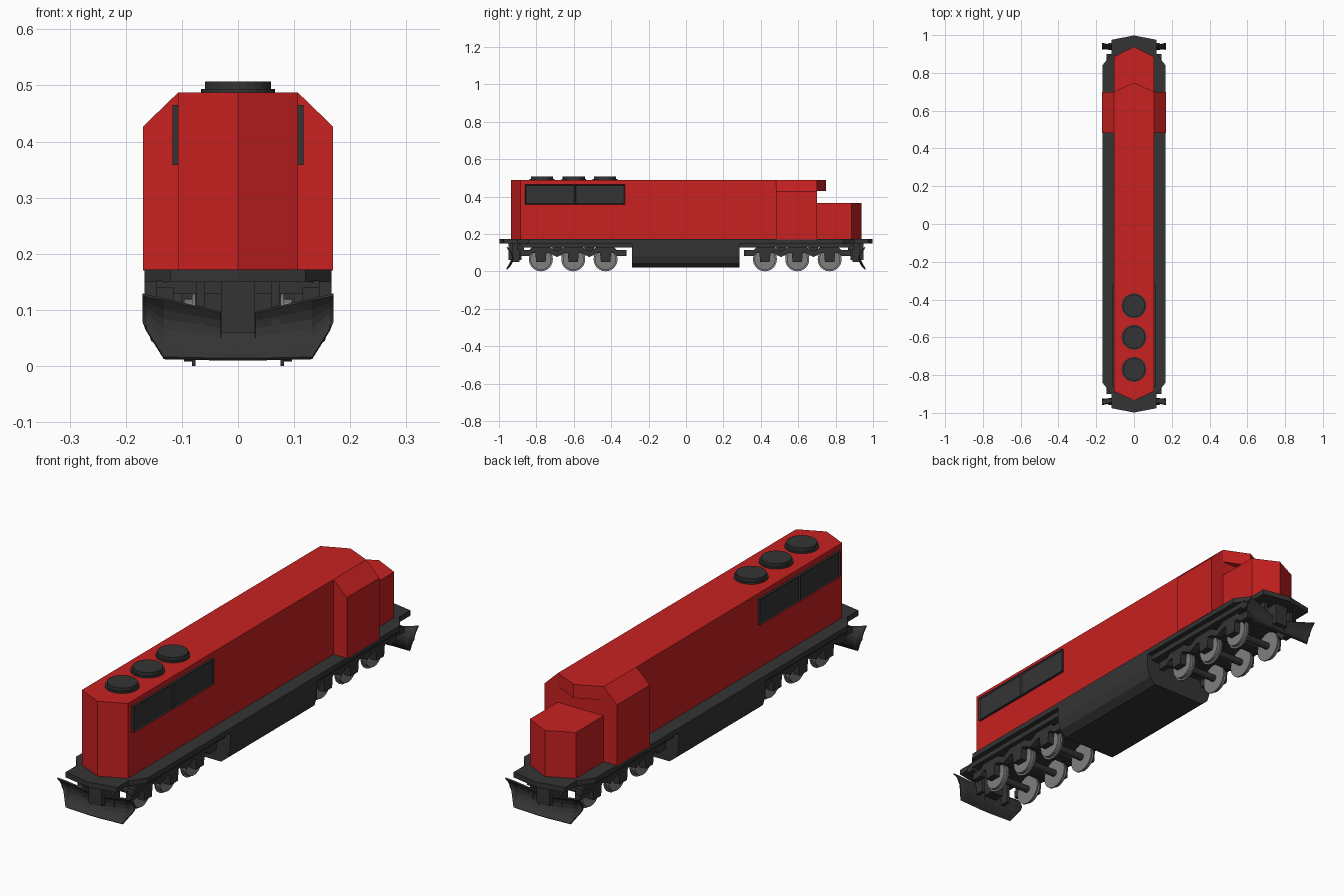
import bpy, bmesh, math
from mathutils import Vector

if "Cube" in bpy.data.objects:
    bpy.data.objects.remove(bpy.data.objects["Cube"])


def material(name, rgb):
    m = bpy.data.materials.new(name)
    m.use_nodes = True
    m.diffuse_color = (*rgb, 1)
    m.node_tree.nodes["Principled BSDF"].inputs["Base Color"].default_value = (*rgb, 1)
    return m


RED = material("red paint", (0.58, 0.015, 0.015))
DARK = material("dark grey", (0.034, 0.034, 0.034))
STEEL = material("wheel steel", (0.21, 0.21, 0.21))


def finish(name, bm, mat):
    bmesh.ops.recalc_face_normals(bm, faces=bm.faces)
    me = bpy.data.meshes.new(name)
    bm.to_mesh(me)
    bm.free()
    me.materials.append(mat)
    ob = bpy.data.objects.new(name, me)
    bpy.context.collection.objects.link(ob)
    return ob


def prism(name, pts, axis, lo, hi, mat):
    """Extrude a 2D outline along an axis; the outline uses the other two in order."""
    bm = bmesh.new()

    def place(p, d):
        c = list(p)
        c.insert("xyz".index(axis), d)
        return bm.verts.new(c)
    face = bm.faces.new([place(p, lo) for p in pts])
    grown = bmesh.ops.extrude_face_region(bm, geom=[face])["geom"]
    shift = Vector((0, 0, 0))
    shift["xyz".index(axis)] = hi - lo
    bmesh.ops.translate(bm, vec=shift, verts=[v for v in grown if isinstance(v, bmesh.types.BMVert)])
    return finish(name, bm, mat)


def box(name, x, y, z, mat):
    return prism(name, [(x[0], y[0]), (x[1], y[0]), (x[1], y[1]), (x[0], y[1])], "z", *z, mat)


def disc(name, centre, r, depth, axis, mat, sides=24):
    ring = [(centre[0] + r * math.cos(a), centre[1] + r * math.sin(a))
            for a in (2 * math.pi * i / sides for i in range(sides))]
    return prism(name, ring, axis, *depth, mat)


def mirrored(half):
    return half + [(-x, y) for x, y in reversed(half)]


def mirror_object(ob, x=True, y=False):
    m = ob.modifiers.new("mirror", "MIRROR")
    m.use_axis = (x, y, False)
    return ob


# Body: long hood, cab, visor and short nose
W = 0.107
prism("long_hood", [(0, -0.935), (W, -0.885), (W, 0.7), (-W, 0.7), (-W, -0.885)], "z", 0.17, 0.487, RED)
prism("cab", mirrored([(0.169, 0.17), (0.169, 0.427), (W, 0.487)]), "y", 0.482, 0.7, RED)
prism("cab_visor", [(-W, 0.695), (W, 0.695), (W, 0.7), (0, 0.748), (-W, 0.7)], "z", 0.43, 0.487, RED)
prism("short_nose", [(-W, 0.69), (W, 0.69), (W, 0.885), (0, 0.938), (-W, 0.885)], "z", 0.17, 0.365, RED)

# Walkway deck and underframe
side = [(0.167, y) for y in (-0.84, 0.84)]
prism("deck", [(0, -0.998), (0.12, -0.975), (0.12, -0.9)] + side +
      [(0.12, 0.9), (0.12, 0.975), (0, 0.998), (-0.12, 0.975), (-0.12, 0.9)] +
      [(-x, y) for x, y in reversed(side)] + [(-0.12, -0.9), (-0.12, -0.975)],
      "z", 0.15, 0.172, DARK)
box("underframe", (-0.145, 0.145), (-0.88, 0.88), (0.128, 0.152), DARK)

# Fuel tank
prism("fuel_tank", mirrored([(0.167, 0.152), (0.167, 0.085), (0.155, 0.045), (0.125, 0.02)]),
      "y", -0.29, 0.287, DARK)

# Radiator grilles: a framed plate with two inset panels
bm = bmesh.new()
ys = (-0.86, -0.593, -0.325)
rows = [[bm.verts.new((0.117, y, z)) for y in ys] for z in (0.358, 0.465)]
panels = [bm.faces.new((rows[0][i], rows[0][i + 1], rows[1][i + 1], rows[1][i])) for i in range(2)]
edges = [e for e in bm.edges if e.is_boundary]
rim = bmesh.ops.extrude_edge_only(bm, edges=edges)["geom"]
bmesh.ops.translate(bm, vec=(-0.012, 0, 0), verts=[v for v in rim if isinstance(v, bmesh.types.BMVert)])
bmesh.ops.recalc_face_normals(bm, faces=bm.faces)
bmesh.ops.inset_individual(bm, faces=panels, thickness=0.008, depth=0)
for f in panels:
    bmesh.ops.translate(bm, vec=(-0.005, 0, 0), verts=f.verts)
mirror_object(finish("radiator_grille", bm, DARK))

# Roof fans
for y in (-0.77, -0.6, -0.433):
    disc("fan_base", (0, y), 0.066, (0.486, 0.494), "z", DARK)
    disc("fan_cap", (0, y), 0.059, (0.494, 0.507), "z", DARK)

# Bogies: wheels, axles, axle boxes and arched side frames
for end, centre in (("rear", -0.603), ("front", 0.595)):
    for offset in (-0.173, 0, 0.173):
        y = centre + offset
        disc(end + "_axle", (y, 0.064), 0.015, (-0.1, 0.1), "x", DARK, 12)
        for name, r, depth in (("flange", 0.064, (0.076, 0.082)), ("tread", 0.056, (0.08, 0.096))):
            mirror_object(disc(end + "_wheel_" + name, (y, 0.064), r, depth, "x", STEEL))
        hub = [(y + a, z) for a, z in ((-0.03, 0.1), (-0.025, 0.05), (0.025, 0.05), (0.03, 0.1))]
        mirror_object(prism(end + "_axle_box", hub, "x", 0.094, 0.125, DARK))
    # Wavy frame, raised over each wheel
    wave = [(-0.285, 0.113), (-0.235, 0.113)]
    for offset in (-0.173, 0, 0.173):
        wave += [(offset - 0.045, 0.13), (offset + 0.045, 0.13)]
        if offset < 0.1:
            wave.append((offset + 0.0865, 0.108))
    wave += [(0.235, 0.113), (0.285, 0.113)]
    outline = [(centre + a, z) for a, z in wave]
    outline += [(centre + a, z - 0.032) for a, z in reversed(wave)]
    mirror_object(prism(end + "_side_frame", outline, "x", 0.1, 0.125, DARK))
    box(end + "_bolster", (-0.1, 0.1), (centre - 0.11, centre - 0.06), (0.085, 0.13), DARK)
    box(end + "_bolster", (-0.1, 0.1), (centre + 0.06, centre + 0.11), (0.085, 0.13), DARK)

# Snow ploughs: curved blade with a coupler notch in the middle
bm = bmesh.new()
half = [(0.17, 0.125, 0.078), (0.163, 0.123, 0.065), (0.132, 0.117, 0.016),
        (0.031, 0.094, 0.014), (0.03, 0.06, 0.014)]
columns = half + [(-x, t, b) for x, t, b in reversed(half)]
steps = 6
grid = []
for x, top, bottom in columns:
    col = []
    for i in range(steps + 1):
        z = bottom + (top - bottom) * i / steps
        bow = 0.928 + 0.032 * ((z - 0.07) / 0.055) ** 2
        col.append(bm.verts.new((x, bow, z)))
    grid.append(col)
for a, b in zip(grid, grid[1:]):
    for i in range(steps):
        bm.faces.new((a[i], b[i], b[i + 1], a[i + 1]))
plough = finish("snow_plough", bm, DARK)
plough.modifiers.new("thickness", "SOLIDIFY").thickness = 0.006
mirror_object(plough, x=False, y=True)

# Coupler pockets, plough brackets and corner steps at both ends
mirror_object(box("coupler", (-0.03, 0.03), (0.88, 0.95), (0.06, 0.151), DARK), False, True)
mirror_object(box("plough_bracket", (0.06, 0.075), (0.89, 0.93), (0.05, 0.151), DARK), True, True)
mirror_object(box("corner_step", (0.115, 0.145), (0.865, 0.9), (0.115, 0.14), DARK), True, True)
